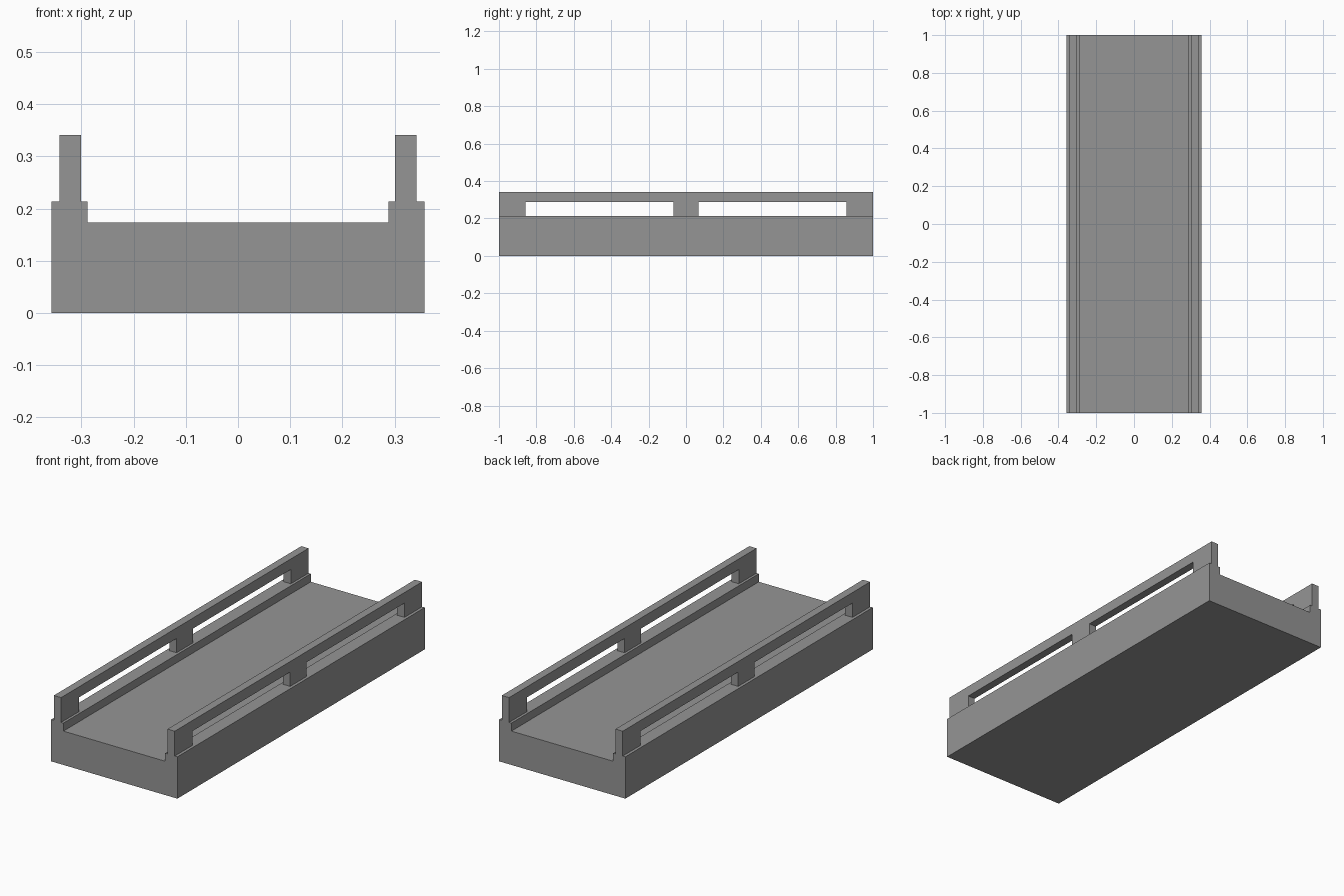
import bpy
import bmesh
from mathutils import Vector

cube = bpy.data.objects.get("Cube")
if cube:
    bpy.data.objects.remove(cube, do_unlink=True)

# Single concrete colour
concrete = bpy.data.materials.new("concrete_grey")
concrete.use_nodes = True
GREY = (0.3, 0.3, 0.3, 1)
concrete.diffuse_color = GREY
concrete.node_tree.nodes["Principled BSDF"].inputs["Base Color"].default_value = GREY


def extrude_profile(name, points, direction):
    """Extrude a closed 3D outline into a flat-shaded solid."""
    bm = bmesh.new()
    face = bm.faces.new([bm.verts.new(p) for p in points])
    result = bmesh.ops.extrude_face_region(bm, geom=[face], use_keep_orig=True)
    moved = [v for v in result["geom"] if isinstance(v, bmesh.types.BMVert)]
    bmesh.ops.translate(bm, verts=moved, vec=Vector(direction))
    bmesh.ops.recalc_face_normals(bm, faces=bm.faces)
    mesh = bpy.data.meshes.new(name)
    bm.to_mesh(mesh)
    bm.free()
    mesh.materials.append(concrete)
    obj = bpy.data.objects.new(name, mesh)
    bpy.context.collection.objects.link(obj)
    return obj


HALF_LENGTH = 1.0
HALF_WIDTH = 0.357
DECK_TOP = 0.173
CURB_TOP = 0.214
CURB_INNER = 0.288
RAIL_INNER, RAIL_OUTER = 0.301, 0.342
RAIL_TOP = 0.341
OPENING_TOP = 0.287
OPENING_NEAR, OPENING_FAR = 0.067, 0.857

# Deck slab with a raised curb along each side
half = [(HALF_WIDTH, 0), (HALF_WIDTH, CURB_TOP),
        (CURB_INNER, CURB_TOP), (CURB_INNER, DECK_TOP)]
section = half + [(-x, z) for x, z in reversed(half)]
extrude_profile("deck_with_curbs",
                [(x, -HALF_LENGTH, z) for x, z in section],
                (0, 2 * HALF_LENGTH, 0))

# Railings: a top beam on end and middle posts, with two long openings
half = [(HALF_LENGTH, RAIL_TOP), (HALF_LENGTH, CURB_TOP),
        (OPENING_FAR, CURB_TOP), (OPENING_FAR, OPENING_TOP),
        (OPENING_NEAR, OPENING_TOP), (OPENING_NEAR, CURB_TOP)]
outline = half + [(-y, z) for y, z in reversed(half)]
for name, side in (("left_railing", 1), ("right_railing", -1)):
    extrude_profile(name,
                    [(side * RAIL_INNER, y, z) for y, z in outline],
                    (side * (RAIL_OUTER - RAIL_INNER), 0, 0))
